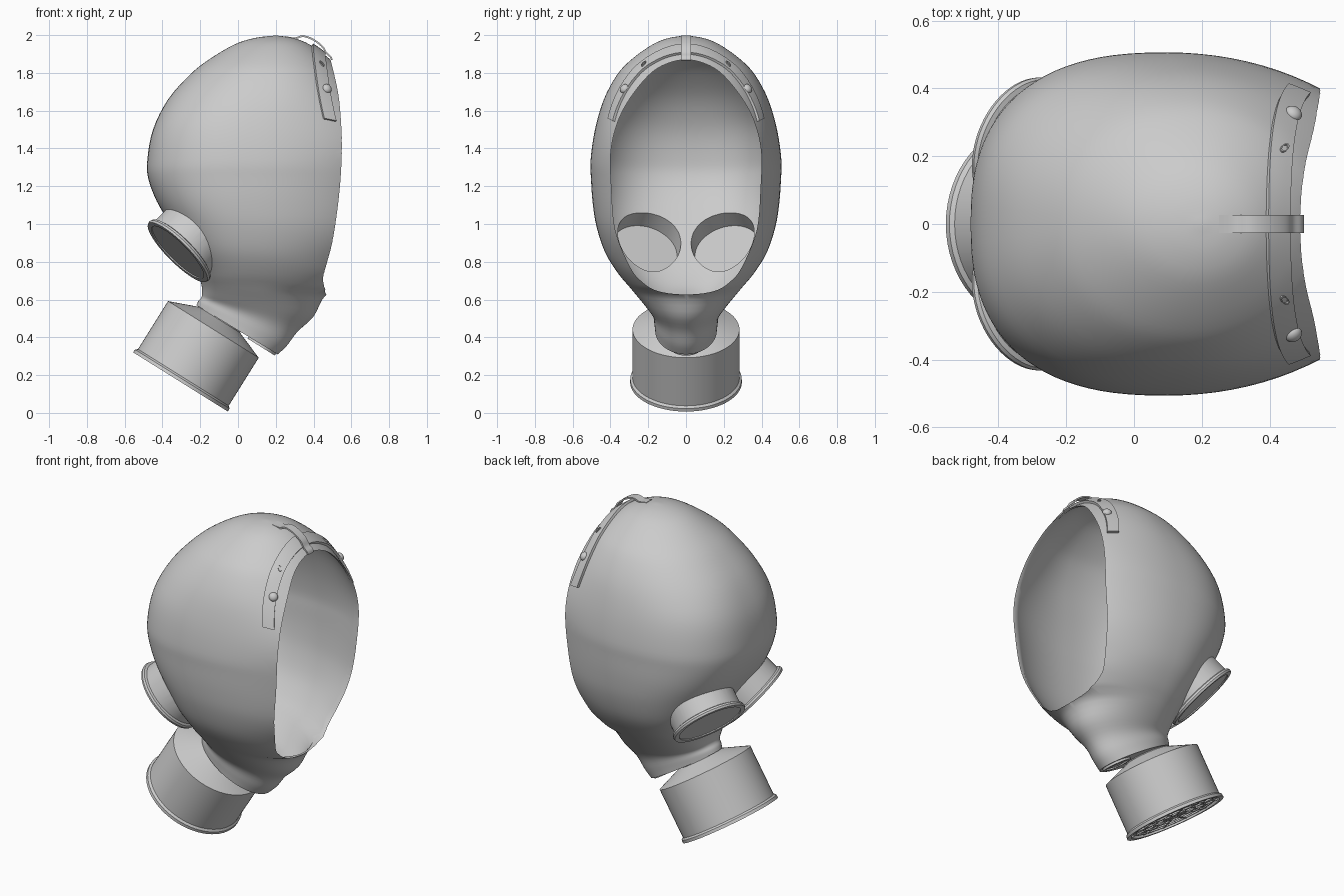
import bpy, bmesh, math
from mathutils import Vector
from mathutils.bvhtree import BVHTree

if "Cube" in bpy.data.objects:
    bpy.data.objects.remove(bpy.data.objects["Cube"])


def spline(pts, steps=4, closed=False):
    """Catmull-Rom through tuples of any length."""
    n, out = len(pts), []
    get = (lambda i: pts[i % n]) if closed else (lambda i: pts[min(max(i, 0), n - 1)])
    for i in range(n if closed else n - 1):
        for s in range(steps):
            t = s / steps
            out.append(tuple(0.5 * (2 * b + (c - a) * t + (2 * a - 5 * b + 4 * c - d) * t * t
                                    + (3 * b - a - 3 * c + d) * t ** 3)
                             for a, b, c, d in zip(get(i - 1), get(i), get(i + 1), get(i + 2))))
    return out if closed else out + [pts[-1]]


def skin(name, rings, caps=False, loop=False, around=True):
    """Bridge equal-length rings into a mesh object."""
    bm = bmesh.new()
    vs = [[bm.verts.new(p) for p in r] for r in rings]
    m = len(rings[0])
    for i in range(len(vs) if loop else len(vs) - 1):
        a, b = vs[i], vs[(i + 1) % len(vs)]
        for j in range(m if around else m - 1):
            k = (j + 1) % m
            bm.faces.new((a[j], a[k], b[k], b[j]))
    if caps:
        bm.faces.new(vs[0])
        bm.faces.new(vs[-1])
    bmesh.ops.remove_doubles(bm, verts=bm.verts, dist=1e-5)
    bmesh.ops.recalc_face_normals(bm, faces=bm.faces)
    me = bpy.data.meshes.new(name)
    bm.to_mesh(me)
    bm.free()
    ob = bpy.data.objects.new(name, me)
    bpy.context.collection.objects.link(ob)
    return ob


def lathe(name, profile, loc, axis, loop=False, n=64, scale=(1, 1)):
    """Spin (radius, height) points around an axis through loc."""
    q = Vector(axis).to_track_quat('Z', 'Y')
    rings = [[Vector(loc) + q @ Vector((r * scale[0] * math.cos(2 * math.pi * k / n),
                                        r * scale[1] * math.sin(2 * math.pi * k / n), h))
              for k in range(n)] for r, h in profile]
    return skin(name, rings, loop=loop)


def cut(ob, other):
    m = ob.modifiers.new("cut", 'BOOLEAN')
    m.operation, m.solver, m.object = 'DIFFERENCE', 'EXACT', other


def solidify(ob, t, offset):
    m = ob.modifiers.new("thickness", 'SOLIDIFY')
    m.thickness, m.offset = t, offset


def finish(ob, angle=35):
    """Apply modifiers and smooth."""
    bpy.context.view_layer.update()
    dg = bpy.context.evaluated_depsgraph_get()
    me = bpy.data.meshes.new_from_object(ob.evaluated_get(dg))
    ob.modifiers.clear()
    ob.data = me
    bpy.ops.object.select_all(action='DESELECT')
    ob.select_set(True)
    bpy.context.view_layer.objects.active = ob
    bpy.ops.object.shade_smooth_by_angle(angle=math.radians(angle))


# Face opening: outline (y, z) and rim depth (z, x)
half = [(0, 1.87), (.11, 1.845), (.20, 1.785), (.30, 1.66), (.365, 1.53), (.398, 1.38), (.395, 1.2),
        (.375, .97), (.30, .78), (.24, .70), (.15, .645), (0, .627)]
rim_y = sorted((z, y) for y, z in spline(half, 6))
rim_x = spline([(.627, .468), (.70, .452), (.80, .475), (.92, .505), (1.2, .54), (1.45, .55),
                (1.66, .535), (1.79, .51), (1.87, .49)], 6)


def lookup(table, v):
    for (a, p), (b, q) in zip(table, table[1:]):
        if a <= v <= b:
            return p + (q - p) * (v - a) / max(b - a, 1e-9)


# Hood sections: front x, front z, back x, back z, half width, x of widest point
sections = [
    (.19, 1.997, .21, 1.997, .008, .20), (.09, 1.985, .29, 1.985, .09, .20),
    (-.02, 1.95, .38, 1.95, .178, .19), (-.155, 1.87, .49, 1.87, .29, .18),
    (-.255, 1.79, .577, 1.79, .365, .17), (-.37, 1.66, .69, 1.66, .435, .15),
    (-.45, 1.50, .82, 1.50, .482, .11), (-.48, 1.34, .87, 1.34, .505, .10),
    (-.475, 1.24, .87, 1.24, .503, .10), (-.43, 1.12, .865, 1.10, .494, .10),
    (-.36, 1.00, .85, .96, .473, .11), (-.285, .87, .78, .82, .428, .11),
    (-.222, .76, .62, .71, .36, .11), (-.194, .68, .468, .627, .29, .10),
    (-.19, .63, .40, .51, .22, .06), (-.195, .61, .315, .43, .178, .03),
    (-.21, .592, .258, .355, .168, .01), (-.22, .57, .21, .31, .163, 0)]


def ring(s, n=96):
    xl, zl, xr, zr, w, xc = s
    z = zr + .15 * (zl - zr)
    if .645 < z < 1.865:
        # back is shaped so that it meets the rim
        y, x = lookup(rim_y, z), lookup(rim_x, z)
        xr = xc + (x - xc) / math.sqrt(max(1 - (y / w) ** 2, .2))
    f = 2 / (2 + .5 * min(1, max(0, (1.95 - zl) / .4)) * min(1, max(0, (zl - .57) / .15)))
    pts = []
    for k in range(n):
        a = 2 * math.pi * k / n
        c, sn = math.cos(a), math.sin(a)
        if c < 0:  # fuller curve on the face side
            c, sn = -abs(c) ** f, math.copysign(abs(sn) ** f, sn)
        x = xc + (xr - xc if c > 0 else xc - xl) * c
        pts.append((x, w * sn, zl + (zr - zl) * (x - xl) / (xr - xl)))
    return pts


hood = skin("hood", [ring(s) for s in spline(sections)], caps=True)
tree = BVHTree.FromPolygons([v.co for v in hood.data.vertices],
                            [p.vertices for p in hood.data.polygons])
outline = spline(half + [(-y, z) for y, z in half[-2:0:-1]], 5, True)
opening = skin("opening_cutter", [[(x, y, z) for y, z in outline] for x in (.3, 1.2)], caps=True)

# Eyepieces: frame trimmed to the hood, lens, and hole cutter
cutters = [opening]
for side in (-1, 1):
    word = "left" if side < 0 else "right"
    loc, axis = (-.32, side * .222, .85), Vector((-.68, side * .25, -.68)).normalized()
    frame = lathe("eye_frame_" + word, [(.19, 0), (.217, 0), (.221, -.012), (.217, -.024), (.203, -.03),
                                        (.203, -.30), (.175, -.30), (.175, -.02), (.19, -.02)],
                  loc, axis, loop=True)
    cut(frame, hood)
    finish(frame)
    lens = lathe("lens_" + word, [(0, -.006), (.192, -.006), (.192, -.018), (0, -.018)], loc, axis)
    finish(lens)
    cutters.append(lathe("eye_cutter_" + word, [(0, 0), (.175, 0), (.175, -.25), (0, -.25)], loc, axis))

# Hollow the hood
solidify(hood, .01, -1)
for c in cutters:
    cut(hood, c)
finish(hood, 40)
for c in cutters:
    bpy.data.objects.remove(c)

# Filter canister with conical shoulder, lip and recessed base
down = Vector((-.53, 0, -.848))
top = Vector((-.096, 0, .497))
can = lathe("filter_canister", [(0, -.02), (.13, -.02), (.13, .005), (.283, .065), (.283, .365),
                                (.295, .375), (.296, .393), (.272, .393), (.272, .372), (0, .372)], top, down)
finish(can)

# Perforated base grille: concentric rings and bars
base = top + down * .376
for i, r in enumerate((.06, .12, .18, .24)):
    finish(lathe(f"grille_ring_{i}", [(r, 0), (r + .012, 0), (r + .012, .008), (r, .008)], base, down, loop=True))
q = down.to_track_quat('Z', 'Y')
for i in range(6):
    bpy.ops.mesh.primitive_cube_add(size=1)
    bar = bpy.context.object
    bar.name = f"grille_bar_{i}"
    bar.rotation_mode = 'QUATERNION'
    a = i * math.pi / 6
    bar.rotation_quaternion = q @ Vector((math.cos(a), math.sin(a), 0)).to_track_quat('X', 'Z')
    bar.location = base + down * .004
    bar.scale = (.54, .01, .008)

# Exhale valve under the chin
valve = lathe("exhale_valve", [(0, -.01), (.085, -.01), (.085, .01), (.068, .01), (.068, .002),
                               (.04, .002), (.04, .008), (0, .008)], (.128, 0, .357), down)
finish(valve)


def on_hood(x, deg):
    """Hood surface point and normal at an angle around the crown."""
    d = Vector((0, math.sin(math.radians(deg)), math.cos(math.radians(deg))))
    hit, nor, _, _ = tree.ray_cast(Vector((x, 0, 1.35)) + d * 2, -d)
    return hit, nor


# Crown band following the opening
rows = []
for i in range(41):
    deg = -63 + 126 * i / 40
    bend = .062 * (deg / 63) ** 2
    row = []
    for k in range(5):
        p, nrm = on_hood(.39 + bend + .064 * k / 4, deg)
        row.append(p + nrm * .006)
    rows.append(row)
band = skin("crown_band", rows, around=False)
solidify(band, .016, 0)
finish(band)

# Rivets and slots on the band
for side in (-1, 1):
    word = "left" if side < 0 else "right"
    p, nrm = on_hood(.465, side * 41.4)
    finish(lathe("rivet_" + word, [(.026 * math.cos(a * math.pi / 16), .012 + .02 * math.sin(a * math.pi / 16))
                                   for a in range(9)], p, nrm, n=24))
    p, nrm = on_hood(.437, side * 24)
    finish(lathe("slot_" + word, [(.014, .01), (.014, .019), (.02, .019), (.02, .01)], p, nrm,
                 loop=True, n=24, scale=(.5, 1)))

# Centre strap looped over the band
path = spline([(.25, 1.990), (.30, 1.983), (.34, 1.994), (.38, 1.985), (.42, 1.962), (.45, 1.935),
               (.468, 1.905), (.49, 1.885), (.497, 1.868)], 4)
strap = skin("centre_strap", [[(x, -.027, z), (x, .027, z)] for x, z in path], around=False)
solidify(strap, .009, 0)
finish(strap)
